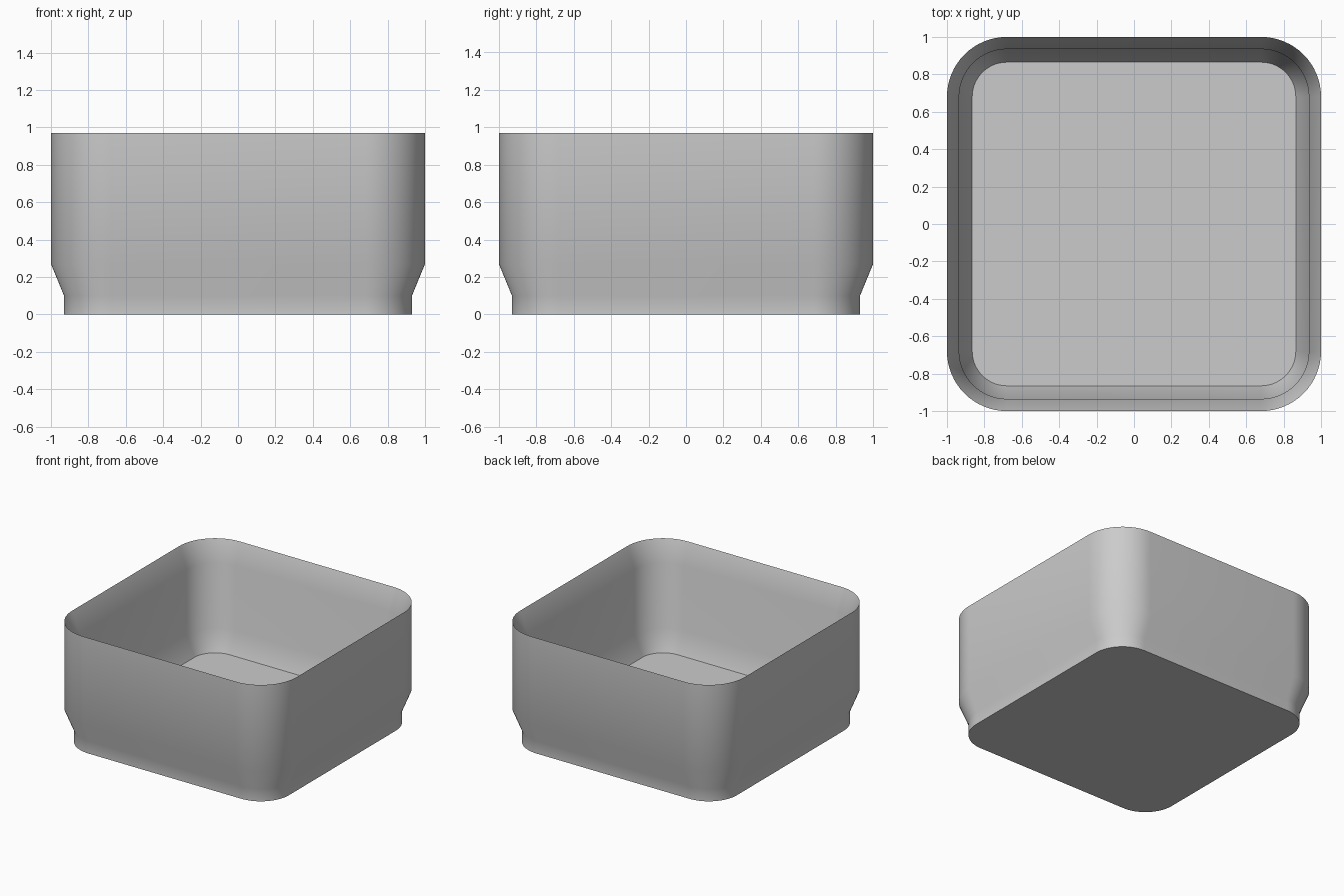
import bpy, bmesh, math

cube = bpy.data.objects.get("Cube")
if cube:
    bpy.data.objects.remove(cube, do_unlink=True)

grey = bpy.data.materials.new("light_grey")
colour = (0.6, 0.6, 0.6, 1)
grey.diffuse_color = colour
grey.use_nodes = True
grey.node_tree.nodes["Principled BSDF"].inputs["Base Color"].default_value = colour

CENTRE = 0.68   # distance of the corner arc centres from the axes
STEPS = 16      # segments per rounded corner


def rounded_square(bm, half, z):
    """Ring of vertices with four concentric corner arcs."""
    ring = []
    for corner in range(4):
        mid = math.radians(45 + 90 * corner)
        cx = math.copysign(CENTRE, math.cos(mid))
        cy = math.copysign(CENTRE, math.sin(mid))
        for i in range(STEPS + 1):
            a = math.pi / 2 * (corner + i / STEPS)
            r = half - CENTRE
            ring.append(bm.verts.new((cx + r * math.cos(a), cy + r * math.sin(a), z)))
    return ring


# Section from the underside, up the outer wall, over the rim, down to the floor
section = [
    (0.93, 0), (0.93, 0.10), (1.0, 0.27), (1.0, 0.97),
    (0.935, 0.80), (0.935, 0.28), (0.865, 0.11),
]

bm = bmesh.new()
rings = [rounded_square(bm, half, z) for half, z in section]
for low, high in zip(rings, rings[1:]):
    for i in range(len(low)):
        j = (i + 1) % len(low)
        bm.faces.new((low[i], low[j], high[j], high[i]))
bm.faces.new(rings[0][::-1])   # underside
bm.faces.new(rings[-1])        # floor

mesh = bpy.data.meshes.new("stacking_bin")
bm.to_mesh(mesh)
bm.free()
mesh.materials.append(grey)
tray = bpy.data.objects.new("stacking_bin", mesh)
bpy.context.collection.objects.link(tray)
bpy.context.view_layer.objects.active = tray
tray.select_set(True)
bpy.ops.object.shade_smooth_by_angle(angle=math.radians(40))
